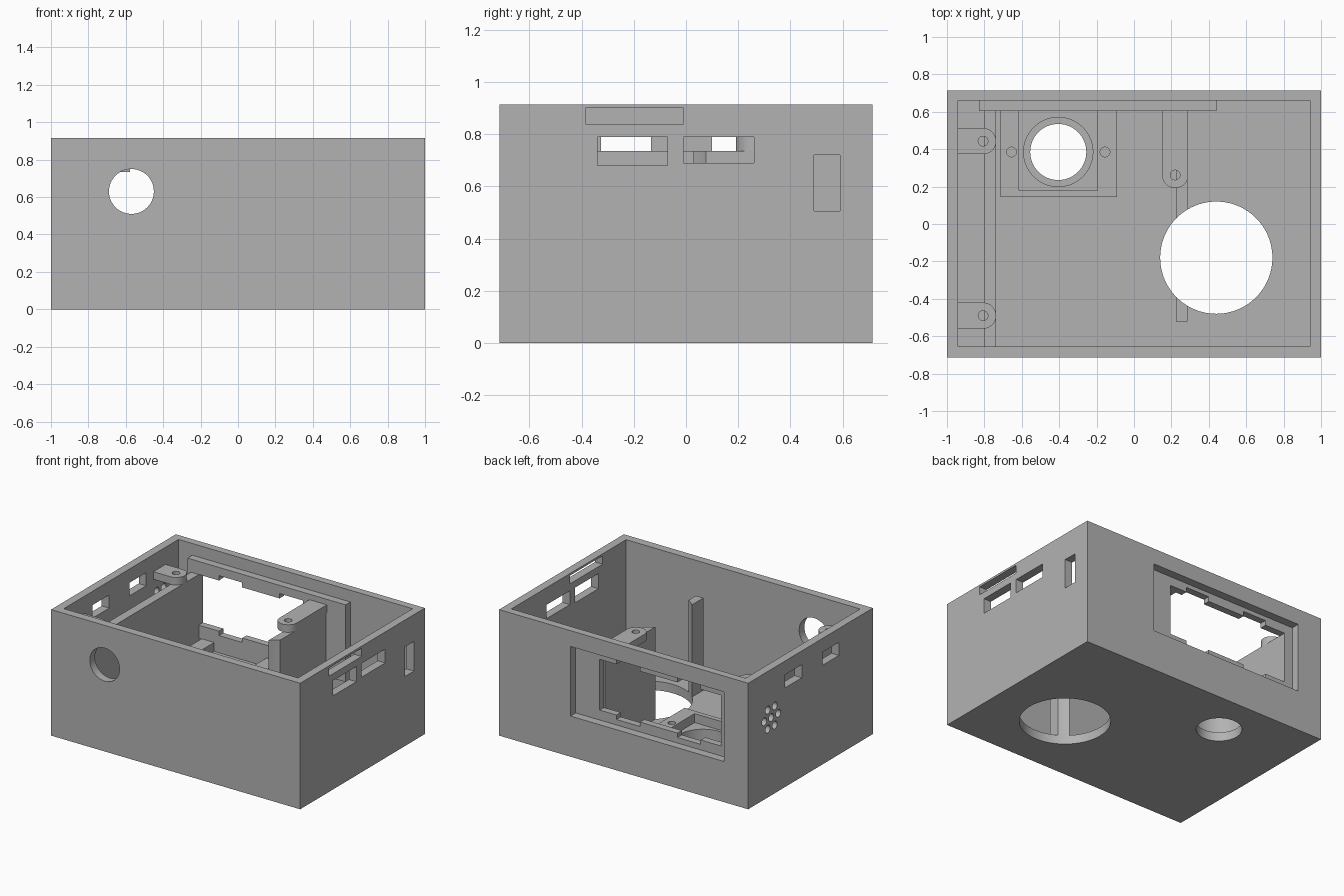
import bpy, bmesh, math
from mathutils import Matrix, Vector

cube = bpy.data.objects.get("Cube")
if cube:
    bpy.data.objects.remove(cube, do_unlink=True)

grey = bpy.data.materials.new("plain grey")
grey.use_nodes = True
colour = (0.45, 0.45, 0.45, 1)
grey.diffuse_color = colour
grey.node_tree.nodes["Principled BSDF"].inputs["Base Color"].default_value = colour


def make(name, bm):
    bmesh.ops.recalc_face_normals(bm, faces=bm.faces)
    mesh = bpy.data.meshes.new(name)
    bm.to_mesh(mesh)
    bm.free()
    mesh.materials.append(grey)
    obj = bpy.data.objects.new(name, mesh)
    bpy.context.collection.objects.link(obj)
    return obj


def box(name, xs, ys, zs):
    bm = bmesh.new()
    bmesh.ops.create_cube(bm, size=1)
    for v in bm.verts:
        v.co = Vector([s[0] if c < 0 else s[1] for c, s in zip(v.co, (xs, ys, zs))])
    return make(name, bm)


def cylinder(name, centre, radius, depth, axis="Z", segments=64):
    turn = {"X": Matrix.Rotation(math.pi / 2, 4, "Y"),
            "Y": Matrix.Rotation(math.pi / 2, 4, "X"), "Z": Matrix()}[axis]
    bm = bmesh.new()
    bmesh.ops.create_cone(bm, cap_ends=True, segments=segments, radius1=radius,
                          radius2=radius, depth=depth,
                          matrix=Matrix.Translation(centre) @ turn)
    return make(name, bm)


def cut(obj, *cutters):
    bpy.context.view_layer.objects.active = obj
    for c in cutters:
        mod = obj.modifiers.new("cut", "BOOLEAN")
        mod.operation, mod.solver, mod.object = "DIFFERENCE", "EXACT", c
        bpy.ops.object.modifier_apply(modifier=mod.name)


cutters = []


def hole_box(xs, ys, zs):
    cutters.append(box("cutter", xs, ys, zs))
    return cutters[-1]


def hole_round(*args, **kw):
    cutters.append(cylinder("cutter", *args, **kw))
    return cutters[-1]


def tab(name, x, y, angle, length, zs, radius=0.07, bore=0.026):
    """Round-ended screw tab whose square end points along angle."""
    bm = bmesh.new()
    pts = [(length, -radius), (length, radius)]
    pts += [(radius * math.cos(a), radius * math.sin(a))
            for a in (math.pi * (0.5 + i / 24) for i in range(25))]
    face = bm.faces.new([bm.verts.new((px, py, 0)) for px, py in pts])
    top = bmesh.ops.extrude_face_region(bm, geom=[face])["geom"]
    bmesh.ops.translate(bm, vec=(0, 0, zs[1] - zs[0]),
                        verts=[g for g in top if isinstance(g, bmesh.types.BMVert)])
    bm.transform(Matrix.Translation((x, y, zs[0])) @ Matrix.Rotation(angle, 4, "Z"))
    obj = make(name, bm)
    cut(obj, hole_round((x, y, zs[0]), bore, 0.4, segments=24))
    return obj


FLOOR, TOP = 0.065, 0.915
RAIL_TOP, TAB_TOP = 0.735, 0.79

# Shared cutters: floor holes and the display recess in the back wall
big_hole = hole_round((0.44, -0.18, 0.4), 0.30, 1.2, segments=96)
small_hole = hole_round((-0.405, 0.385, 0.0), 0.15, 0.6)
recess = hole_box((-0.806, 0.427), (0.655, 0.8), (0.295, 0.80))

# Open case
case = box("case", (-1, 1), (-0.715, 0.715), (0, TOP))
cut(case, hole_box((-0.94, 0.94), (-0.655, 0.66), (FLOOR, 1.1)),
    big_hole, small_hole, recess,
    hole_round((-0.57, -0.7, 0.63), 0.12, 0.3, "Y"))

# Port slots in the two side walls
left_slots = [((-0.385, -0.01), (0.84, 0.90)), ((-0.34, -0.07), (0.68, 0.79)),
              ((-0.01, 0.26), (0.69, 0.79)), ((0.49, 0.59), (0.505, 0.72))]
right_slots = [((-0.325, -0.135), (0.72, 0.815)), ((0.10, 0.29), (0.72, 0.815))]
for xs, slots in (((0.9, 1.1), left_slots), ((-1.1, -0.9), right_slots)):
    for ys, zs in slots:
        cut(case, hole_box(xs, ys, zs))

# Sound holes: one in the middle and a ring of six
ring = [(0, 0)] + [(0.08 * math.cos(i * math.pi / 3), 0.08 * math.sin(i * math.pi / 3))
                   for i in range(6)]
for dy, dz in ring:
    cut(case, hole_round((-0.97, 0.45 + dy, 0.565 + dz), 0.028, 0.2, "X", segments=24))

# Display frame behind the recess, with a notched window
frame = box("display_frame", (-0.83, 0.44), (0.605, 0.665), (0.27, 0.83))
cut(frame, recess, hole_box((-0.74, 0.235), (0.5, 0.7), (0.367, RAIL_TOP)),
    hole_box((-0.577, -0.39), (0.5, 0.7), (0.335, 0.77)),
    hole_box((-0.09, 0.10), (0.5, 0.7), (0.335, 0.77)))

# Sensor block with square pocket, round bore and two screw holes
block = box("sensor_block", (-0.715, -0.09), (0.145, 0.62), (0.03, 0.275))
cut(block, hole_box((-0.615, -0.195), (0.18, 0.605), (0.21, 0.5)),
    hole_round((-0.405, 0.385, 0.265), 0.185, 0.4), small_hole)
for x in (-0.655, -0.155):
    cut(block, hole_round((x, 0.385, 0.275), 0.026, 0.2, segments=24))

# Long rail on the right with two tabs bridging to the wall
box("side_rail", (-0.802, -0.738), (-0.67, 0.61), (0.03, RAIL_TOP))
for name, y in (("front_side_tab", -0.49), ("back_side_tab", 0.443)):
    tab(name, -0.807, y, math.pi, 0.15, (RAIL_TOP, TAB_TOP))

# Middle rail, interrupted by the big hole, with a tab on its back half
rail = box("middle_rail", (0.225, 0.285), (-0.52, 0.61), (0.03, RAIL_TOP))
cut(rail, big_hole)
tab("middle_tab", 0.22, 0.262, math.pi / 2, 0.35, (RAIL_TOP, TAB_TOP))

# Remove the cutters and smooth the round surfaces
for c in cutters:
    bpy.data.objects.remove(c, do_unlink=True)
bpy.ops.object.select_all(action="DESELECT")
for obj in bpy.context.collection.objects:
    if obj.type == "MESH" and grey.name in obj.data.materials:
        obj.select_set(True)
        bpy.context.view_layer.objects.active = obj
bpy.ops.object.shade_smooth_by_angle(angle=math.radians(30))
